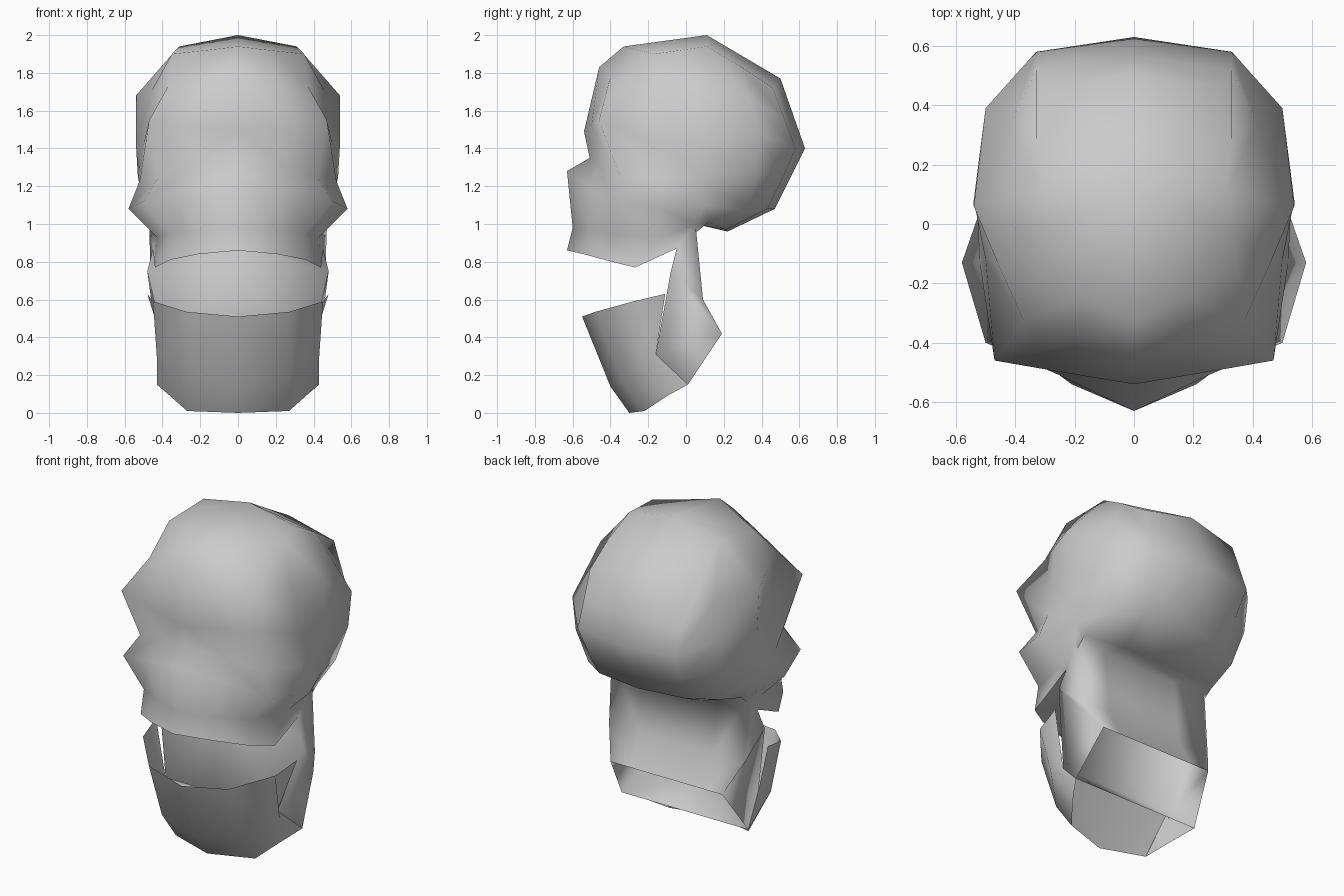
import bpy

cube = bpy.data.objects.get("Cube")
if cube:
    bpy.data.objects.remove(cube, do_unlink=True)

grey = bpy.data.materials.new("plain_grey")
grey.use_nodes = True
grey.diffuse_color = (0.6, 0.6, 0.6, 1)
grey.node_tree.nodes["Principled BSDF"].inputs["Base Color"].default_value = grey.diffuse_color


def midway(row_a, row_b):
    """Row of points halfway between two rows."""
    return [tuple((p + q) / 2 for p, q in zip(a, b)) for a, b in zip(row_a, row_b)]


def centre(point):
    """The same point moved onto the centre line."""
    return (0, point[1], point[2])


def skin(name, *patches):
    """Skin patches of point rows (top row first), then mirror them across x."""
    index, faces = {}, []

    def vertex(point):
        return index.setdefault(tuple(point), len(index))

    for rows in patches:
        for upper, lower in zip(rows, rows[1:]):
            for j in range(len(upper) - 1):
                corners = (upper[j], lower[j], lower[j + 1], upper[j + 1])
                loop = list(dict.fromkeys(vertex(c) for c in corners))
                if len(loop) > 2:
                    faces.append(loop)
    mesh = bpy.data.meshes.new(name)
    mesh.from_pydata(list(index), [], faces)
    mesh.materials.append(grey)
    mesh.polygons.foreach_set("use_smooth", [True] * len(mesh.polygons))
    obj = bpy.data.objects.new(name, mesh)
    bpy.context.collection.objects.link(obj)
    mirror = obj.modifiers.new("mirror", "MIRROR")
    mirror.merge_threshold = 0.002
    return obj


# Points shared by the head, neck and jaw
neck_top, neck_front = (.47, .05, 1), (.45, -.05, .87)
neck_bulge, neck_back = (.48, -.08, .75), (.46, .09, .6)
notch, heel, elbow = (.38, -.16, .31), (.43, .01, .15), (.38, .19, .42)

# Face rows: centre line, cheek line, outer corner, temple, side of head
crown = (0, .11, 2)
hairline = [(0, -.33, 1.94), (.17, -.25, 1.92), (.35, -.17, 1.9), (.33, -.03, 1.92), (.31, .11, 1.94)]
forehead = [(0, -.46, 1.83), (.19, -.4, 1.78), (.37, -.33, 1.73), (.46, -.13, 1.7), (.54, .06, 1.68)]
brow = [(0, -.54, 1.49), (.24, -.5, 1.52), (.47, -.46, 1.55), (.5, -.12, 1.42), (.54, .08, 1.42)]
eye_line = [(0, -.51, 1.35), (.22, -.45, 1.32), (.42, -.35, 1.25), (.52, -.13, 1.23), (.53, .08, 1.25)]
cheek_line = [(0, -.63, 1.28), (.25, -.51, 1.2), (.5, -.4, 1.12), (.58, -.13, 1.08), (.5, .1, 1.1)]
upper_lip = [(0, -.6, .98), (.2, -.51, .97), (.36, -.4, .95), (.43, -.12, .93), neck_top]
lip_edge = [(0, -.63, .86), (.21, -.54, .84), (.36, -.43, .81), (.44, -.27, .77), neck_front]
face = [hairline, forehead, brow, eye_line, cheek_line, upper_lip, lip_edge]

# Back of the head, continuing the same rows round to the centre line
back_top = [(.33, .28, 1.84), (.33, .46, 1.72), (0, .5, 1.77)]
back_middle = [(.5, .39, 1.48), (.33, .58, 1.4), (0, .63, 1.4)]
back_lower = [(.49, .37, 1.27), (.31, .51, 1.24), (0, .55, 1.24)]
back_low = [(.44, .32, 1.07), (.29, .43, 1.08), (0, .47, 1.08)]
base = [(.46, .12, 1.01), (.25, .21, .97), (0, .22, .96)]
base_front = [neck_top, (.25, .05, 1), centre(neck_top)]
back = [back_top, midway(back_top, back_middle), back_middle,
        back_lower, back_low, base, base_front]
head_rows = [front + rear for front, rear in zip(face, back)]
cap = [[crown] * len(head_rows[0]), head_rows[0]]

# Neck: sides, back wall and throat wall, open underneath
neck = [
    [neck_front, *base_front],
    [neck_bulge, neck_back, (.25, .09, .6), centre(neck_back)],
    [notch, elbow, (.25, .19, .42), centre(elbow)],
]
neck_corner = [[notch, elbow], [heel, heel]]
throat = [[centre(p), p] for p in (neck_front, neck_bulge, notch, heel)]
skin("head_and_neck", cap, head_rows, neck, neck_corner, throat)

# Roof of the mouth
roof_back = [(x, *neck_front[1:]) for x in (0, .21, .36)] + [neck_front, neck_front]
skin("mouth_roof", [lip_edge, roof_back])

# Lower jaw: front shell, slit from the neck at the sides, with an inner wall
chin, chin_corner = (0, -.3, 0), (.27, -.22, .01)
jaw_shell = [
    [(0, -.55, .51), (.27, -.48, .535), (.45, -.28, .59), (.48, -.11, .63)],
    [(0, -.4, .14), (.28, -.34, .18), (.43, -.21, .3), notch],
    [chin, chin_corner, (.36, -.1, .09), heel],
]
skin("lower_jaw", jaw_shell)
skin("jaw_inner_wall", [[notch, centre(notch)], [chin_corner, chin]])
